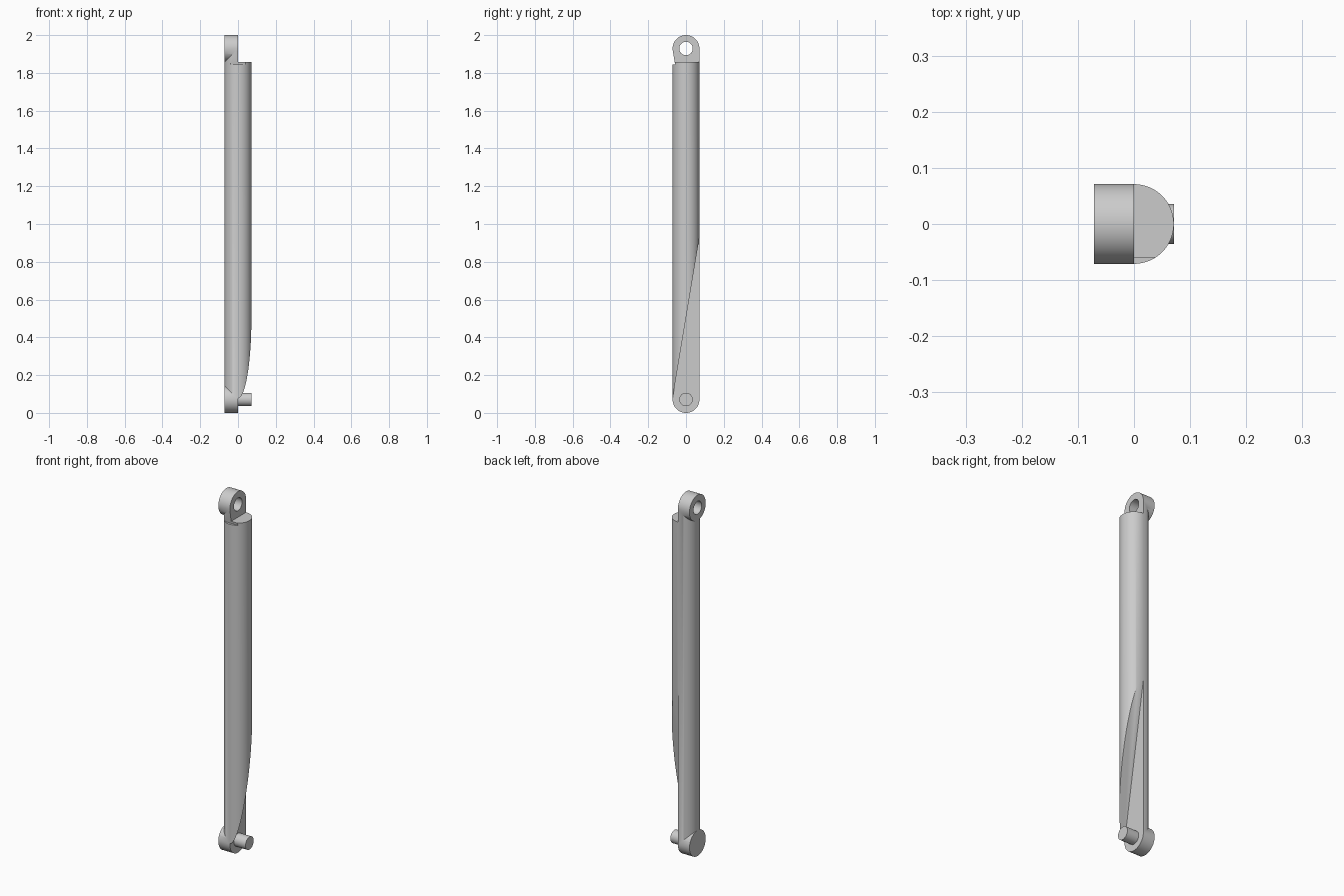
import bpy
import bmesh
import math
from mathutils import Matrix

if "Cube" in bpy.data.objects:
    bpy.data.objects.remove(bpy.data.objects["Cube"])

R = 0.071                 # rod and eye radius
TOP, FOOT = 2 - R, R      # heights of the two pivots
TILT = math.atan(0.167)   # angle of the sloping relief cuts
SIDES = 96


def finish(name, bm):
    bmesh.ops.recalc_face_normals(bm, faces=bm.faces)
    mesh = bpy.data.meshes.new(name)
    bm.to_mesh(mesh)
    bm.free()
    obj = bpy.data.objects.new(name, mesh)
    bpy.context.collection.objects.link(obj)
    return obj


def cylinder(name, radius, start, end, axis, height=0):
    bm = bmesh.new()
    place = Matrix.Translation((0, 0, (start + end) / 2))
    if axis == "X":
        place = Matrix.Translation(((start + end) / 2, 0, height)) @ Matrix.Rotation(math.pi / 2, 4, "Y")
    bmesh.ops.create_cone(bm, cap_ends=True, segments=SIDES, radius1=radius,
                          radius2=radius, depth=end - start, matrix=place)
    return finish(name, bm)


def prism(name, outline, x0, x1):
    """Side outline of (y, z) points extruded along x."""
    bm = bmesh.new()
    face = bm.faces.new([bm.verts.new((x0, y, z)) for y, z in outline])
    extruded = bmesh.ops.extrude_face_region(bm, geom=[face])["geom"]
    moved = [v for v in extruded if isinstance(v, bmesh.types.BMVert)]
    bmesh.ops.translate(bm, verts=moved, vec=(x1 - x0, 0, 0))
    return finish(name, bm)


def combine(target, tool, operation):
    mod = target.modifiers.new("combine", "BOOLEAN")
    mod.operation, mod.solver, mod.object = operation, "EXACT", tool
    bpy.context.view_layer.objects.active = target
    bpy.ops.object.modifier_apply(modifier=mod.name)
    bpy.data.objects.remove(tool)


def slope(y, pivot):
    """Height on the sloping line that touches the front of a pivot circle."""
    y0, z0 = -R * math.cos(TILT), pivot - R * math.sin(TILT)
    direction = 1 if pivot == FOOT else -1
    if direction == 1:
        z0 = pivot + R * math.sin(TILT)
    return z0 + direction * (y - y0) / math.tan(TILT)


# Rod body, stepped at the top and relieved by a long slope at the foot
rod = cylinder("rod", R, FOOT, TOP, "Z")
combine(rod, prism("step_cutter", [(-1, 2 - 2 * R), (1, 2 - 2 * R), (1, 3), (-1, 3)], 0, 1), "DIFFERENCE")
relief = [(-0.1, slope(-0.1, FOOT)), (0.1, slope(0.1, FOOT)), (0.1, -1), (-0.1, -1)]
combine(rod, prism("relief_cutter", relief, 0, 1), "DIFFERENCE")

# Round eye at the top and solid round foot
combine(rod, cylinder("eye", R, -R, 0, "X", TOP), "UNION")
combine(rod, cylinder("foot", R, -R, 0, "X", FOOT), "UNION")
combine(rod, cylinder("hole_cutter", R / 2, -1, 1, "X", TOP), "DIFFERENCE")

# Small sloping notch below the front of the eye
floor = 1.845
edge = -R * math.cos(TILT)
tip = slope(edge, TOP)
notch = [(-0.1, floor), (edge + (tip - floor) * math.tan(TILT), floor), (edge, tip), (-0.1, tip)]
combine(rod, prism("notch_cutter", notch, -1, 1), "DIFFERENCE")

# Pivot pin on the foot
pin = cylinder("pivot_pin", R / 2, 0, R, "X", FOOT)

# Single grey finish
grey = bpy.data.materials.new("light_grey")
grey.use_nodes = True
colour = (0.6, 0.6, 0.6, 1)
grey.diffuse_color = colour
grey.node_tree.nodes["Principled BSDF"].inputs["Base Color"].default_value = colour

for obj in (rod, pin):
    obj.data.materials.clear()
    obj.data.materials.append(grey)
    bpy.ops.object.select_all(action="DESELECT")
    obj.select_set(True)
    bpy.context.view_layer.objects.active = obj
    bpy.ops.object.shade_smooth_by_angle(angle=math.radians(30))
